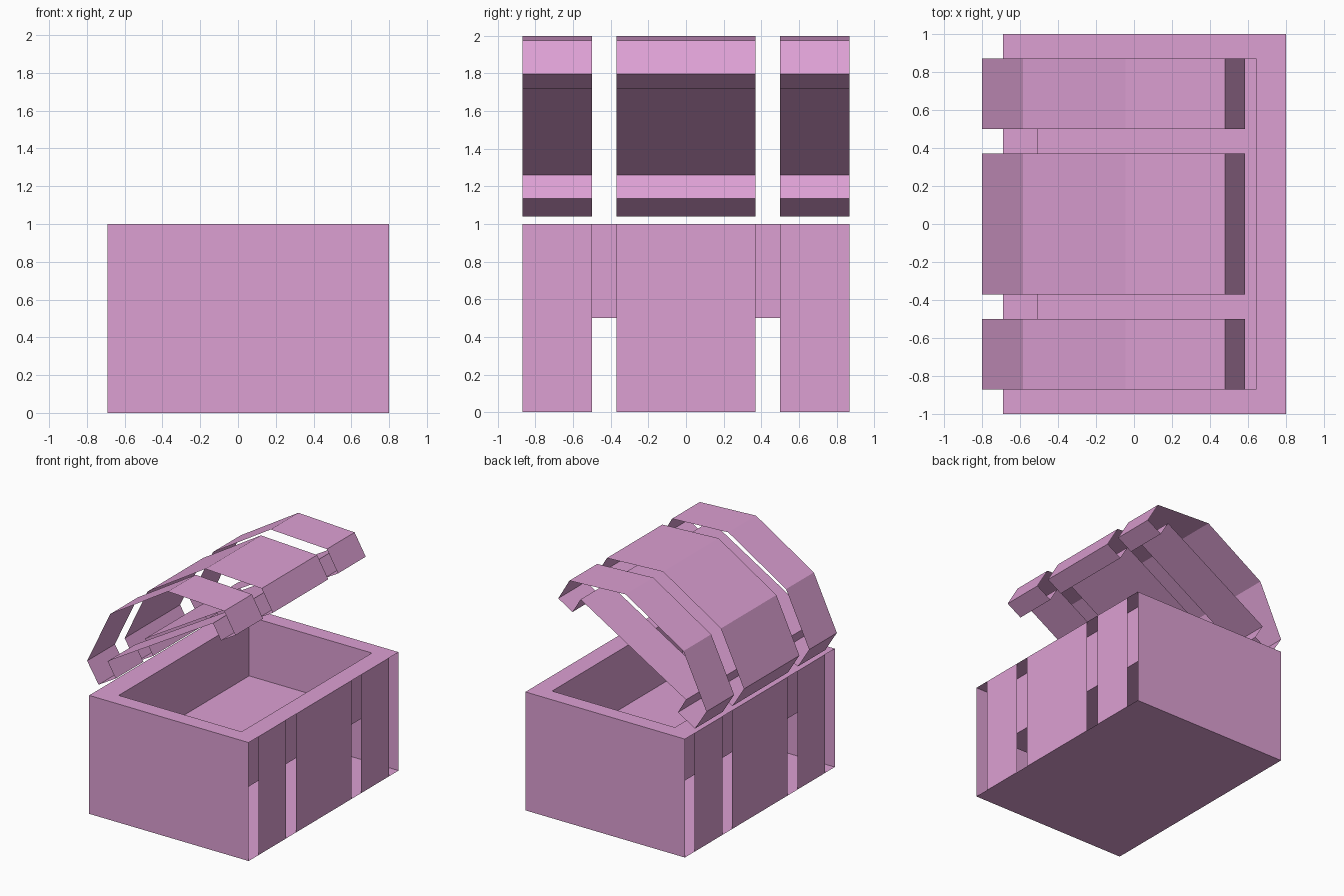
import bpy, bmesh
from mathutils import Vector

if "Cube" in bpy.data.objects:
    bpy.data.objects.remove(bpy.data.objects["Cube"])

mat = bpy.data.materials.new("pink_wood")
mat.diffuse_color = (0.72, 0.35, 0.65, 1)
mat.use_nodes = True
mat.node_tree.nodes["Principled BSDF"].inputs["Base Color"].default_value = mat.diffuse_color

BANDS = [(-0.87, -0.5), (-0.37, 0.37), (0.5, 0.87)]   # plank bands along y
X0, X1, H = -0.69, 0.80, 1.0                          # chest body
IX0, IX1, IY, FLOOR = -0.505, 0.642, 0.87, 0.5        # inner tray


def make(name, bm):
    me = bpy.data.meshes.new(name)
    bm.to_mesh(me)
    bm.free()
    me.materials.append(mat)
    ob = bpy.data.objects.new(name, me)
    bpy.context.collection.objects.link(ob)
    return ob


def ring(bm, x0, x1, y, z):
    return [bm.verts.new(p) for p in
            ((x0, -y, z), (x1, -y, z), (x1, y, z), (x0, y, z))]


def wall(bm, a, b, i):
    j = (i + 1) % 4
    bm.faces.new((a[i], a[j], b[j], b[i]))


# Body shell: base, end walls, rim and inner tray (long sides stay open)
bm = bmesh.new()
base = ring(bm, X0, X1, 1, 0)
top = ring(bm, X0, X1, 1, H)
lip = ring(bm, IX0, IX1, IY, H)
tray = ring(bm, IX0, IX1, IY, FLOOR)
bm.faces.new(base[::-1])
bm.faces.new(tray)
for i in (0, 2):
    wall(bm, base, top, i)
for i in range(4):
    wall(bm, top, lip, i)
    wall(bm, lip, tray, i)
make("chest_body", bm)

# Side planks: single sheets on both long sides
bm = bmesh.new()
for x, flip in ((X0, True), (X1, False)):
    for y0, y1 in BANDS:
        q = [bm.verts.new((x, y, z)) for y, z in
             ((y0, 0), (y1, 0), (y1, H), (y0, H))]
        bm.faces.new(q[::-1] if flip else q)
make("side_planks", bm)

# Lid bands: open-ended ring profile, hinged open about 30 degrees
hinge = Vector((-0.693, 1.04))
u_ax, v_ax = Vector((0.86, 0.51)), Vector((-0.51, 0.86))


def uv(u, v):
    return hinge + u_ax * u + v_ax * v


profile = [uv(0, 0), uv(0.185, 0), uv(0.185, 0.147), uv(1.33, 0.147),
           uv(1.33, 0), uv(1.485, 0),                  # underside and rim
           Vector((0.48, 1.975)), Vector((-0.045, 2.0)),
           Vector((-0.585, 1.665)), Vector((-0.80, 1.212))]  # outer arch
for name, (y0, y1) in zip(("lid_band_front", "lid_band_middle", "lid_band_rear"), BANDS):
    bm = bmesh.new()
    a = [bm.verts.new((p.x, y0, p.y)) for p in profile]
    b = [bm.verts.new((p.x, y1, p.y)) for p in profile]
    n = len(profile)
    for i in range(n):
        j = (i + 1) % n
        bm.faces.new((a[j], a[i], b[i], b[j]))
    make(name, bm)
